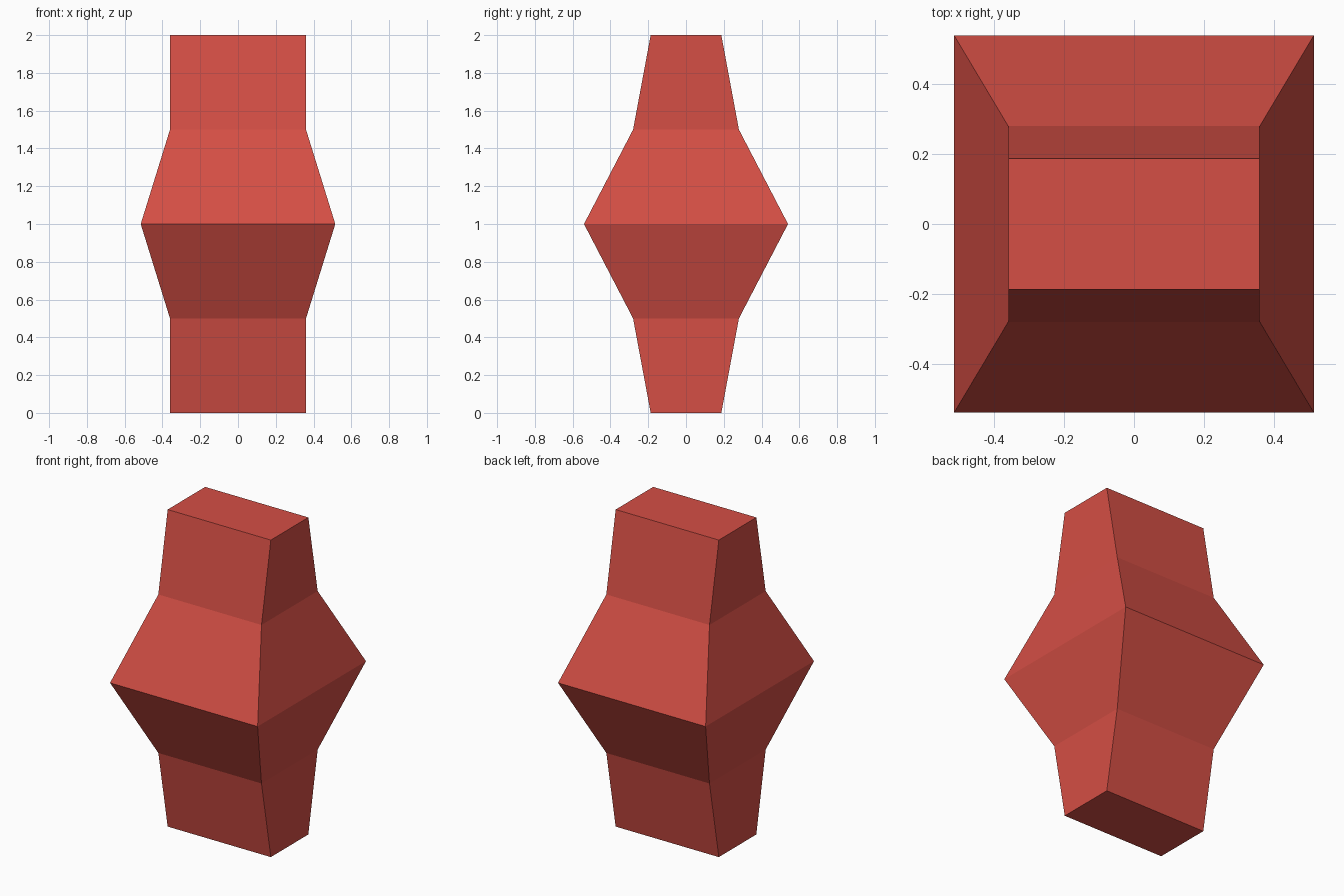
import bpy
import bmesh

cube = bpy.data.objects.get("Cube")
if cube:
    bpy.data.objects.remove(cube, do_unlink=True)

# Single red material
red = bpy.data.materials.new("brick red")
red.use_nodes = True
colour = (0.66, 0.077, 0.059, 1.0)
red.diffuse_color = colour
red.node_tree.nodes["Principled BSDF"].inputs["Base Color"].default_value = colour

# Rectangular sections: height, half width, half depth
lower = [(0.0, 0.36, 0.187), (0.5, 0.36, 0.28)]
middle = [(1.0, 0.515, 0.54)]
upper = [(2.0 - z, w, d) for z, w, d in reversed(lower)]
sections = lower + middle + upper

# Loft the sections into a closed, flat-faced body
bm = bmesh.new()
corners = [(-1, -1), (1, -1), (1, 1), (-1, 1)]
rings = [[bm.verts.new((sx * w, sy * d, z)) for sx, sy in corners]
         for z, w, d in sections]
for low, high in zip(rings, rings[1:]):
    for i in range(4):
        j = (i + 1) % 4
        bm.faces.new((low[i], low[j], high[j], high[i]))
bm.faces.new(rings[0][::-1])
bm.faces.new(rings[-1])
bmesh.ops.recalc_face_normals(bm, faces=bm.faces)

mesh = bpy.data.meshes.new("faceted_body")
bm.to_mesh(mesh)
bm.free()
mesh.materials.append(red)
body = bpy.data.objects.new("faceted_body", mesh)
bpy.context.collection.objects.link(body)
